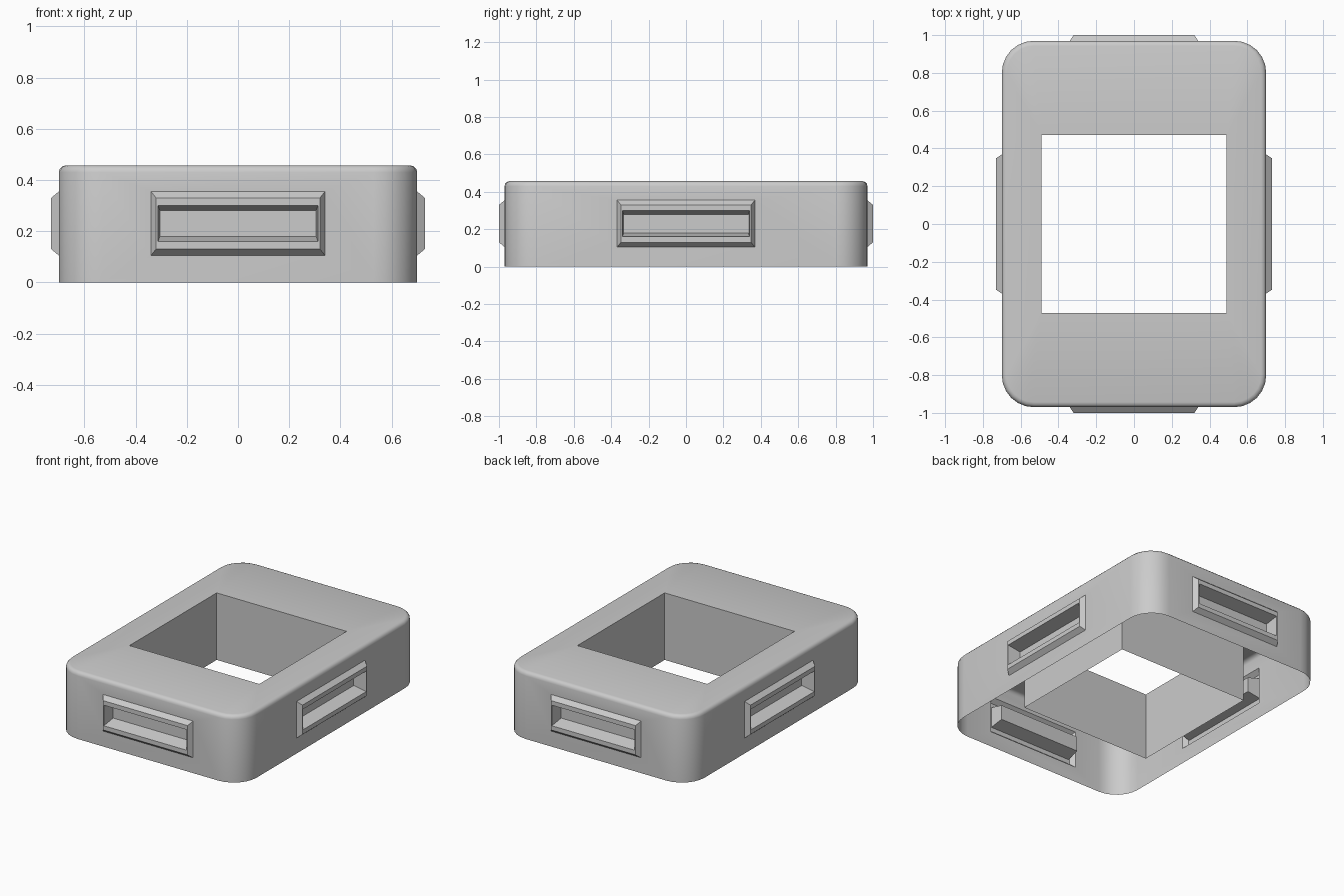
import bpy, bmesh, math

if "Cube" in bpy.data.objects:
    bpy.data.objects.remove(bpy.data.objects["Cube"])

HX, HY, H = 0.70, 0.97, 0.457      # body half sizes and height
R, SEG = 0.17, 6                   # corner radius and segments
ZW = 0.43                          # height where the top edge rounding starts
HOLE = [(0.49, -0.47), (0.49, 0.47), (-0.49, 0.47), (-0.49, -0.47)]


def finish(name, bm):
    bmesh.ops.remove_doubles(bm, verts=bm.verts, dist=1e-5)
    me = bpy.data.meshes.new(name)
    bm.to_mesh(me)
    bm.free()
    ob = bpy.data.objects.new(name, me)
    bpy.context.collection.objects.link(ob)
    bpy.ops.object.select_all(action='DESELECT')
    ob.select_set(True)
    bpy.context.view_layer.objects.active = ob
    bpy.ops.object.shade_smooth_by_angle(angle=math.radians(35))
    return ob


def face(bm, pts):
    bm.faces.new([bm.verts.new(p) for p in pts])


def bridge(bm, a, b):
    n = len(a)
    for i in range(n):
        j = (i + 1) % n
        face(bm, (a[i], a[j], b[j], b[i]))


def rect(side, u, d, z0, z1):
    """Rectangle on one side: half width u, distance d from the centre."""
    c, s = [(1, 0), (0, 1), (-1, 0), (0, -1)][side]
    return [(x * c + d * s, x * s - d * c, z)
            for x, z in ((-u, z0), (u, z0), (u, z1), (-u, z1))]


def outline(z, inset):
    """Rounded rectangle, anticlockwise from the right front corner."""
    pts = []
    for k, (sx, sy) in enumerate(((1, -1), (1, 1), (-1, 1), (-1, -1))):
        for i in range(SEG + 1):
            a = math.radians(-90 + 90 * k + 90 * i / SEG)
            pts.append((sx * (HX - R) + (R - inset) * math.cos(a),
                        sy * (HY - R) + (R - inset) * math.sin(a), z))
    return pts


# half length of wall, wall distance, slot half width for the four sides
SIDES = [("front", HX - R, HY, 0.34), ("right", HY - R, HX, 0.368),
         ("back", HX - R, HY, 0.34), ("left", HY - R, HX, 0.368)]

# Housing: rounded corners, pierced flat walls, rounded top edge, top plate
bm = bmesh.new()
low, high = outline(0, 0), outline(ZW, 0)
n = len(low)
for i in range(n):
    if i % (SEG + 1) != SEG:
        j = i + 1
        face(bm, (low[i], low[j], high[j], high[i]))
for k, (_, half, dist, u) in enumerate(SIDES):
    bridge(bm, rect(k, half, dist, 0, ZW), rect(k, u, dist, 0.105, 0.355))
prev = high
for a in (30, 60, 90):
    t = math.radians(a)
    ring = outline(ZW + (H - ZW) * math.sin(t), 0.027 * (1 - math.cos(t)))
    bridge(bm, prev, ring)
    prev = ring
for i in range(n):
    j = (i + 1) % n
    hi, hj = HOLE[i // (SEG + 1)], HOLE[j // (SEG + 1)]
    pts = [prev[i], prev[j], (*hj, H)]
    face(bm, pts if hi == hj else pts + [(*hi, H)])
finish("housing", bm)

# Inner sleeve around the square opening
bm = bmesh.new()
bridge(bm, [(x, y, H) for x, y in HOLE], [(x, y, 0) for x, y in HOLE])
finish("inner_sleeve", bm)

# Raised slot surrounds with a shallow tapered pocket
for k, (name, _, dist, u) in enumerate(SIDES):
    bm = bmesh.new()
    loops = [rect(k, u, dist, 0.105, 0.355),
             rect(k, u - 0.02, dist + 0.03, 0.13, 0.33),
             rect(k, u - 0.028, dist + 0.03, 0.16, 0.30),
             rect(k, u - 0.035, dist - 0.06, 0.18, 0.28)]
    for a, b in zip(loops, loops[1:]):
        bridge(bm, a, b)
    face(bm, loops[-1])
    finish(name + "_slot_surround", bm)
